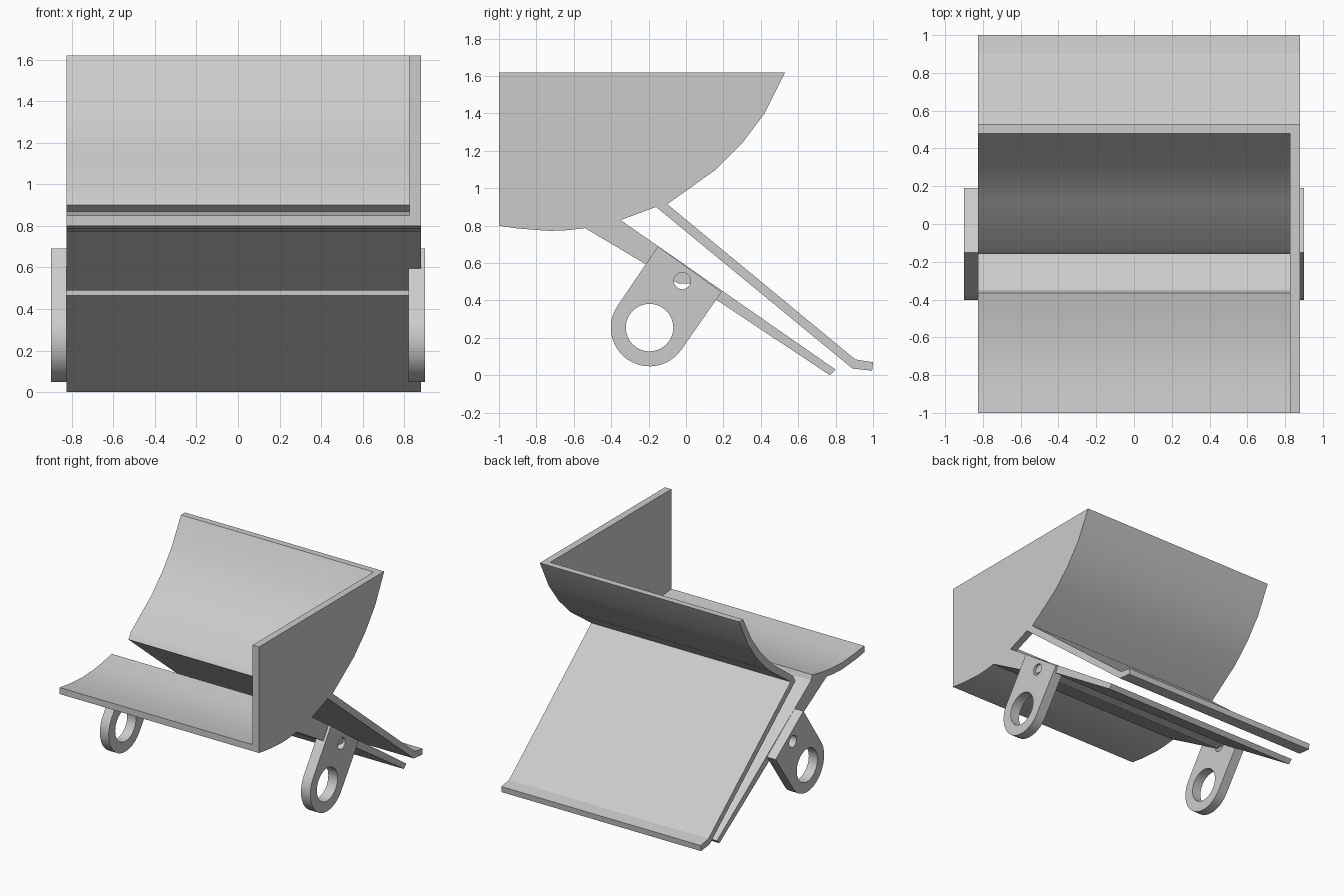
import bpy
import math

cube = bpy.data.objects.get("Cube")
if cube:
    bpy.data.objects.remove(cube, do_unlink=True)

grey = bpy.data.materials.new("light_grey")
grey.use_nodes = True
COLOUR = (0.6, 0.6, 0.6, 1)
grey.diffuse_color = COLOUR
grey.node_tree.nodes["Principled BSDF"].inputs["Base Color"].default_value = COLOUR


def arc(centre, radius, start, end, steps):
    return [(centre[0] + radius * math.cos(start + (end - start) * i / steps),
             centre[1] + radius * math.sin(start + (end - start) * i / steps))
            for i in range(steps + 1)]


def extrude_profile(name, loops, x0, x1):
    """Extrude closed (y, z) loops along x; inner loops become holes."""
    curve = bpy.data.curves.new(name, "CURVE")
    curve.dimensions = "2D"
    curve.fill_mode = "BOTH"
    curve.extrude = (x1 - x0) / 2
    for loop in loops:
        spline = curve.splines.new("POLY")
        spline.points.add(len(loop) - 1)
        for point, (y, z) in zip(spline.points, loop):
            point.co = (y, z, 0, 1)
        spline.use_cyclic_u = True
    source = bpy.data.objects.new(name + "_profile", curve)
    bpy.context.collection.objects.link(source)
    graph = bpy.context.evaluated_depsgraph_get()
    mesh = bpy.data.meshes.new_from_object(source.evaluated_get(graph))
    bpy.data.objects.remove(source, do_unlink=True)
    mesh.materials.clear()
    mesh.materials.append(grey)
    obj = bpy.data.objects.new(name, mesh)
    bpy.context.collection.objects.link(obj)
    obj.rotation_euler = (math.pi / 2, 0, math.pi / 2)
    obj.location.x = (x0 + x1) / 2
    bpy.ops.object.select_all(action="DESELECT")
    obj.select_set(True)
    bpy.context.view_layer.objects.active = obj
    bpy.ops.object.shade_smooth_by_angle(angle=math.radians(25))
    return obj


LEFT, RIGHT, PLATE = 0.88, -0.825, 0.825

# Shared outlines of the hopper
wall_outer = [(0.53, 1.62), (0.42, 1.4), (0.3, 1.24), (0.16, 1.1), (-0.1, 0.915)]
wall_inner = [(-0.16, 0.9), (-0.13, 0.95), (0.12, 1.135), (0.26, 1.275),
              (0.375, 1.425), (0.48, 1.62)]
trough_under = [(-0.54, 0.787), (-0.63, 0.776), (-0.73, 0.772), (-0.9, 0.785), (-1, 0.8)]

# Curved back wall running into the upper chute panel
panel_end = [(0.905, 0.085), (1, 0.07), (0.995, 0.025), (0.89, 0.036)]
extrude_profile("back_wall_and_upper_chute", [wall_outer + panel_end + wall_inner],
                RIGHT, LEFT)

# Front trough running into the lower chute panel
trough_top = [(-1, 0.85), (-0.87, 0.834), (-0.73, 0.824), (-0.6, 0.83),
              (-0.48, 0.845), (-0.365, 0.868), (-0.35, 0.83)]
chute = [(0.8, 0.03), (0.77, 0), (0.07, 0.465), (0.07, 0.49), (-0.04, 0.49),
         (-0.22, 0.597), (-0.41, 0.71)]
extrude_profile("trough_and_lower_chute", [trough_top + chute + trough_under],
                RIGHT, LEFT)

# Closed end plate
extrude_profile("side_plate",
                [[(-1, 1.62)] + wall_outer + [(-0.16, 0.9), (-0.35, 0.83), (-0.41, 0.71)]
                 + trough_under], PLATE, LEFT)

# Mounting lugs with a large and a small hole
eye = (-0.195, 0.255)
tilt = math.atan2(0.312, 0.215)
lug = [(0.19, 0.445), (-0.15, 0.69)] + arc(eye, 0.207, tilt + math.pi / 2,
                                           tilt + 1.5 * math.pi, 24)
big_hole = arc(eye, 0.127, 0, 2 * math.pi, 40)[:-1]
small_hole = arc((-0.02, 0.505), 0.045, 0, 2 * math.pi, 24)[:-1]
for name, x0, x1 in (("left_lug", 0.82, 0.9), ("right_lug", -0.9, -0.825)):
    extrude_profile(name, [lug, big_hole, small_hole], x0, x1)
